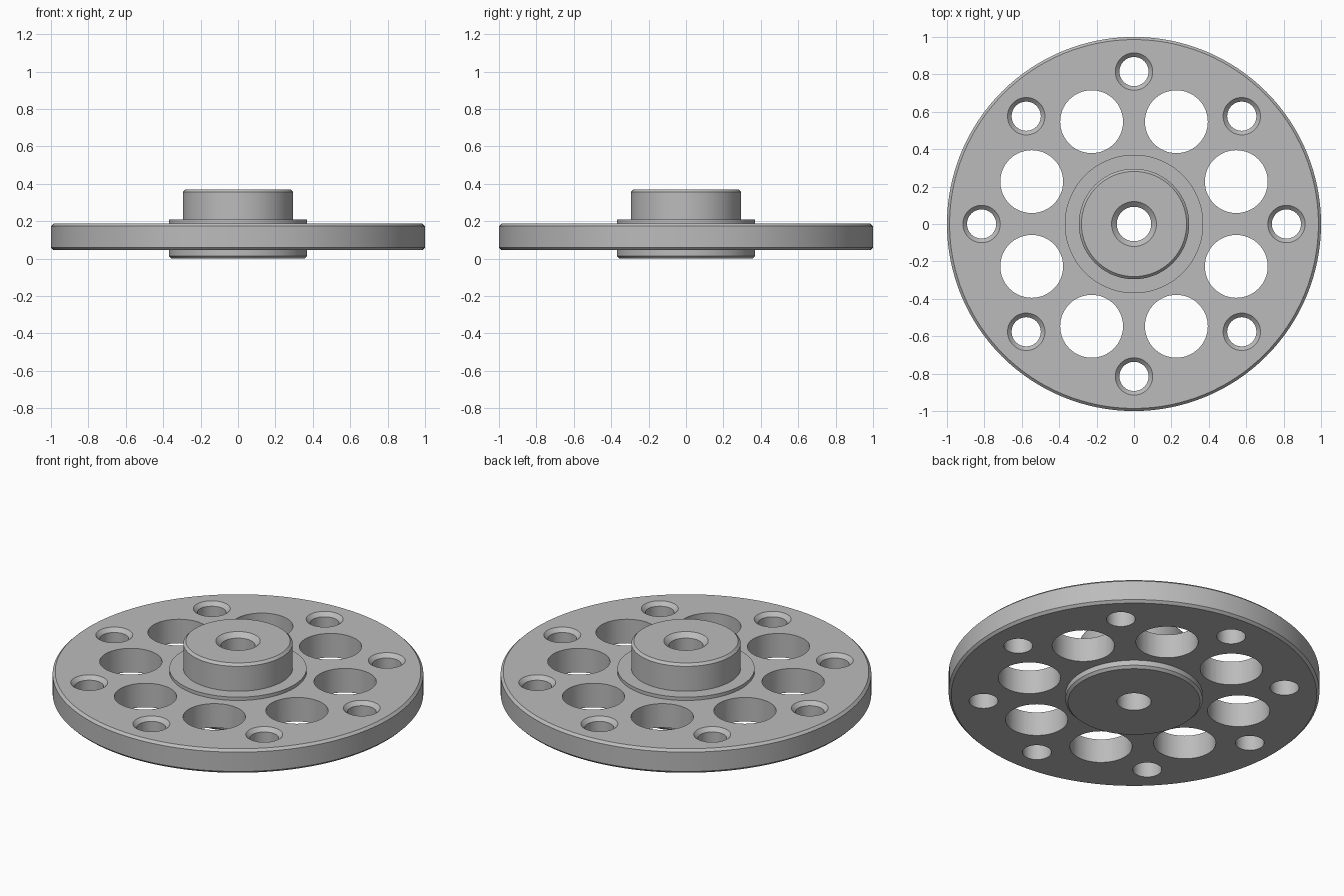
import bpy, bmesh
from math import radians, cos, sin, tau
from mathutils import Matrix

default = bpy.data.objects.get("Cube")
if default:
    bpy.data.objects.remove(default, do_unlink=True)

steel = bpy.data.materials.new("machined grey")
steel.use_nodes = True
GREY = (0.5, 0.5, 0.5, 1)
steel.diffuse_color = GREY
steel.node_tree.nodes["Principled BSDF"].inputs["Base Color"].default_value = GREY


def lathe(bm, profile, segments, centre=(0, 0), closed=False):
    """Revolve (radius, z) points about a vertical axis; cap the ends unless closed."""
    rings = []
    for r, z in profile:
        rings.append([bm.verts.new((centre[0] + r * cos(tau * i / segments),
                                    centre[1] + r * sin(tau * i / segments), z))
                      for i in range(segments)])
    pairs = list(zip(rings, rings[1:]))
    if closed:
        pairs.append((rings[-1], rings[0]))
    else:
        bm.faces.new(rings[0])
        bm.faces.new(rings[-1])
    for a, b in pairs:
        for i in range(segments):
            j = (i + 1) % segments
            bm.faces.new((a[i], a[j], b[j], b[i]))


def make_object(name, bm):
    bmesh.ops.recalc_face_normals(bm, faces=bm.faces)
    mesh = bpy.data.meshes.new(name)
    bm.to_mesh(mesh)
    bm.free()
    mesh.materials.append(steel)
    obj = bpy.data.objects.new(name, mesh)
    bpy.context.collection.objects.link(obj)
    return obj


BOTTOM, TOP, HUB_TOP = 0.045, 0.188, 0.37
C = 0.014  # edge chamfer

# Disc, flange and hub as one turned body with a countersunk bore
bm = bmesh.new()
lathe(bm, [(0.092, 0), (0.37 - C, 0), (0.37, C), (0.37, BOTTOM),
           (1 - C, BOTTOM), (1, BOTTOM + C), (1, TOP - C), (1 - C, TOP),
           (0.37, TOP), (0.37, 0.208), (0.295, 0.208),
           (0.295, HUB_TOP - C), (0.295 - C, HUB_TOP),
           (0.12, HUB_TOP), (0.092, HUB_TOP - 0.026)], 128, closed=True)
disc = make_object("flanged_disc", bm)

# Lightening holes and countersunk bolt holes
bm = bmesh.new()
for k in range(8):
    a = radians(45 * k)
    b = a + radians(22.5)
    lathe(bm, [(0.168, -0.1), (0.168, 0.3)], 64, (0.592 * cos(b), 0.592 * sin(b)))
    lathe(bm, [(0.078, -0.1), (0.078, TOP - 0.022), (0.1, TOP), (0.1, 0.3)], 48,
          (0.815 * cos(a), 0.815 * sin(a)))
cutter = make_object("hole_cutter", bm)
cutter.hide_render = True

cut = disc.modifiers.new("holes", 'BOOLEAN')
cut.operation = 'DIFFERENCE'
cut.solver = 'EXACT'
cut.object = cutter

bpy.ops.object.select_all(action='DESELECT')
disc.select_set(True)
bpy.context.view_layer.objects.active = disc
bpy.ops.object.modifier_apply(modifier=cut.name)
bpy.data.objects.remove(cutter, do_unlink=True)
bpy.ops.object.shade_smooth_by_angle(angle=radians(30))
